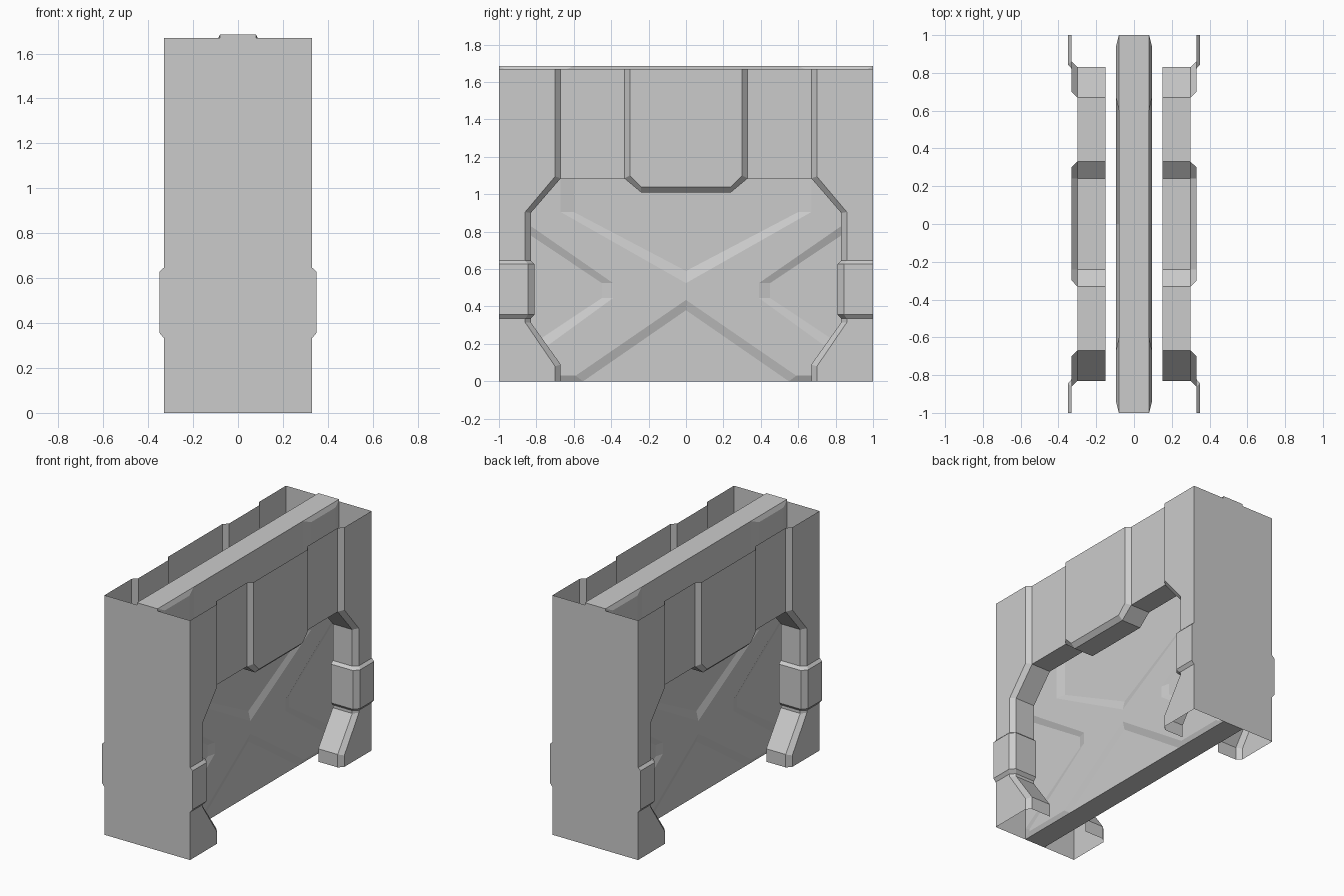
import bpy, bmesh
from mathutils import Vector

if "Cube" in bpy.data.objects:
    bpy.data.objects.remove(bpy.data.objects["Cube"])

TOP = 1.67      # height of the open outer shell
CORE_TOP = 1.685
FACE = 0.33     # outer side surface
STEP = 0.30     # inner end of the chamfers
DEEP = 0.15     # inner rim of the opening
RIDGE = 0.095   # raised surface of the core slab
FIELD = 0.08    # sunken fields of the core slab


def at_x(x, pts):
    """Turn (y, z) profile points into 3D points on the plane x."""
    return [(x, y, z) for y, z in pts]


def make_part(name, faces=(), lofts=(), out=(1, 0, 0)):
    """Build one quarter of a part from polygons and lofts, mirrored in x and y."""
    bm = bmesh.new()
    for pts in faces:
        bm.faces.new([bm.verts.new(p) for p in pts])
    for a, b, closed in lofts:
        n = len(a)
        for i in range(n if closed else n - 1):
            j = (i + 1) % n
            bm.faces.new([bm.verts.new(p) for p in (a[i], a[j], b[j], b[i])])
    bmesh.ops.remove_doubles(bm, verts=bm.verts, dist=1e-5)
    bmesh.ops.recalc_face_normals(bm, faces=bm.faces)
    bm.normal_update()
    if sum(f.normal.dot(Vector(out)) * f.calc_area() for f in bm.faces) < 0:
        bmesh.ops.reverse_faces(bm, faces=bm.faces)
    mesh = bpy.data.meshes.new(name)
    bm.to_mesh(mesh)
    bm.free()
    ob = bpy.data.objects.new(name, mesh)
    bpy.context.collection.objects.link(ob)
    mirror = ob.modifiers.new("mirror", 'MIRROR')
    mirror.use_axis = (True, True, False)
    mirror.merge_threshold = 0.0005
    return ob


# End walls (the shell is open at top and bottom)
make_part("end_wall",
          [[(0, 1, 0), (FACE, 1, 0), (FACE, 1, TOP), (0, 1, TOP)]], out=(0, 1, 0))

# Side frame with chamfered edge and rim walls
outer = [(0.70, 0), (0.70, 0.08), (0.86, 0.315), (0.86, 0.905), (0.70, 1.095), (0.70, TOP)]
inner = [(0.67, 0), (0.67, 0.09), (0.83, 0.315), (0.83, 0.90), (0.67, 1.085), (0.67, TOP)]
make_part("side_frame",
          [at_x(FACE, [(1, 0)] + outer + [(1, TOP)])],
          [(at_x(FACE, outer), at_x(STEP, inner), False),
           (at_x(STEP, inner[:5]), at_x(DEEP, inner[:5]), False)])

# Upper panel with a raised centre block and its underside
block_top = [(0.30, TOP), (0.30, 1.10), (0.24, 1.04), (0, 1.04)]
block_base = [(0.33, TOP), (0.33, 1.085), (0.24, 1.01), (0, 1.01)]
under = [(0.67, 1.085)] + block_base[1:]
make_part("upper_panel",
          [at_x(FACE, [(0, TOP)] + block_top),
           at_x(STEP, [(0.33, TOP), (0.67, TOP), (0.67, 1.085), (0.33, 1.085)])],
          [(at_x(FACE, block_top), at_x(STEP, block_base), False),
           (at_x(STEP, under), at_x(DEEP, under), False)])

# Core slab standing free between the sides: raised cross with sunken fields
ridge = [(0, 0.525), (0.67, 0.905), (0.67, 1.655), (0.94, 1.655), (0.94, 0.906),
         (0.39, 0.525), (0.39, 0.445), (0.94, 0.045), (0.94, 0.03), (0.59, 0.03),
         (0, 0.435)]
foot = [(0, 0.59), (0.60, 0.905), (0.60, CORE_TOP), (1, CORE_TOP), (1, 0.894),
        (0.45, 0.525), (0.45, 0.445), (1, 0.08), (1, 0), (0.55, 0), (0, 0.38)]
fields = [foot[:3] + [(0, CORE_TOP)],       # upper
          foot[4:8],                        # end
          foot[9:] + [(0, 0)]]              # lower
rim = [(0, 0), (0.55, 0), (1, 0), (1, 0.08), (1, 0.894), (1, CORE_TOP),
       (0.60, CORE_TOP), (0, CORE_TOP)]
make_part("core_slab",
          [at_x(RIDGE, ridge)] + [at_x(FIELD, f) for f in fields],
          [(at_x(RIDGE, ridge), at_x(FIELD, foot), False),
           (at_x(FIELD, rim), at_x(0, rim), False)])

# Clamps around the frame posts
wide = [(0.35, 1), (0.35, 0.845), (0.32, 0.81), (DEEP, 0.81)]
slim = [(0.332, 1), (0.332, 0.86), (0.302, 0.83), (DEEP, 0.83)]
rings = [[(x, y, z) for x, y in sec] for sec, z in
         ((slim, 0.335), (wide, 0.357), (wide, 0.627), (slim, 0.645))]
make_part("post_clamp",
          [[(FACE, 1, 0.335)] + [r[0] for r in rings] + [(FACE, 1, 0.645)]],
          [(a, b, False) for a, b in zip(rings, rings[1:])])
